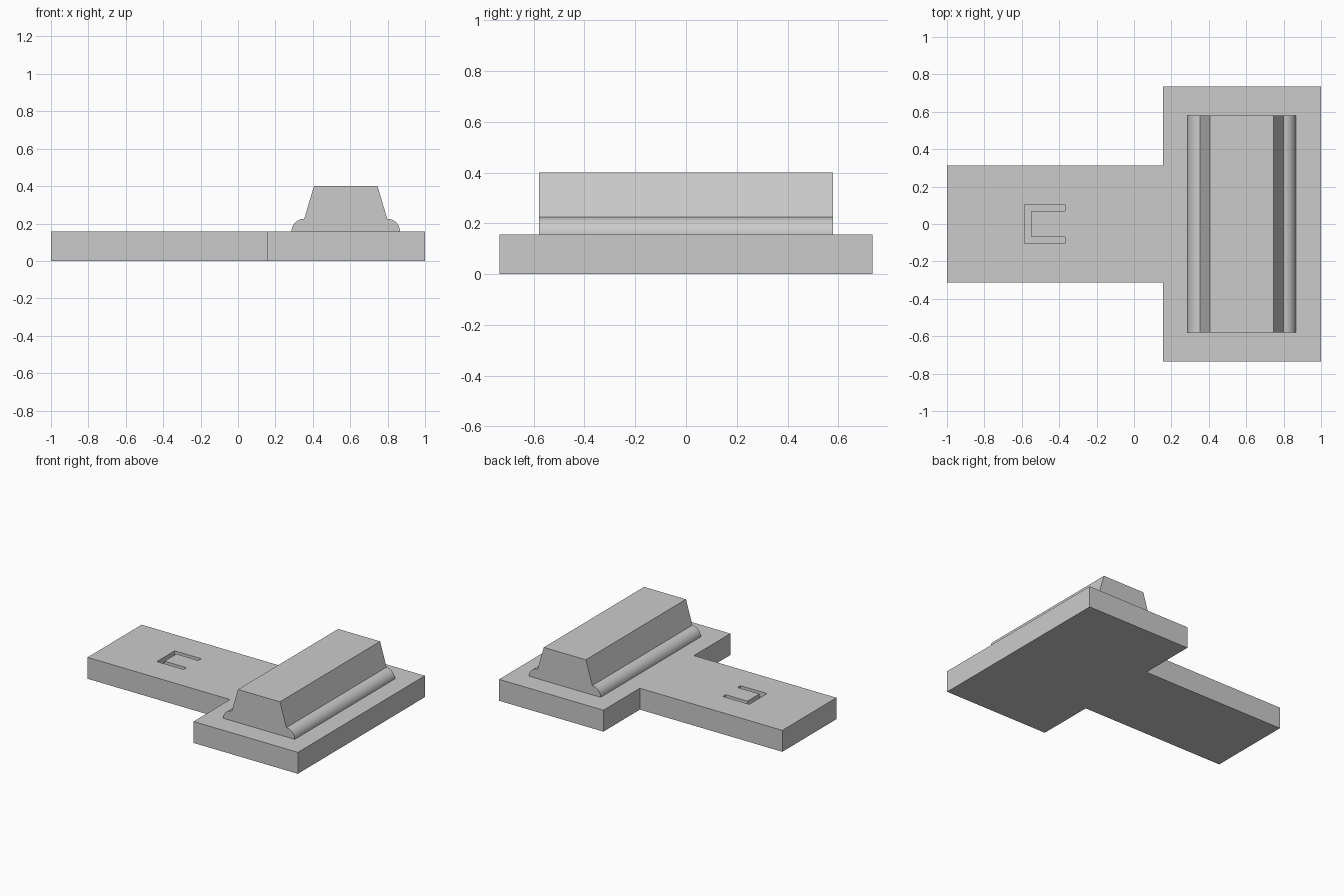
import bpy
import bmesh
from math import cos, sin, pi
from mathutils import Vector

cube = bpy.data.objects.get("Cube")
if cube:
    bpy.data.objects.remove(cube, do_unlink=True)

grey = bpy.data.materials.new("plain_grey")
grey.use_nodes = True
colour = (0.6, 0.6, 0.6, 1)
grey.diffuse_color = colour
grey.node_tree.nodes["Principled BSDF"].inputs["Base Color"].default_value = colour


def extrude(name, outline, direction):
    """Closed prism from a planar 3D outline."""
    bm = bmesh.new()
    face = bm.faces.new([bm.verts.new(p) for p in outline])
    result = bmesh.ops.extrude_face_region(bm, geom=[face], use_keep_orig=True)
    moved = [v for v in result["geom"] if isinstance(v, bmesh.types.BMVert)]
    bmesh.ops.translate(bm, verts=moved, vec=Vector(direction))
    bmesh.ops.recalc_face_normals(bm, faces=bm.faces)
    mesh = bpy.data.meshes.new(name)
    bm.to_mesh(mesh)
    bm.free()
    mesh.materials.append(grey)
    obj = bpy.data.objects.new(name, mesh)
    bpy.context.collection.objects.link(obj)
    return obj


def activate(obj):
    bpy.ops.object.select_all(action="DESELECT")
    obj.select_set(True)
    bpy.context.view_layer.objects.active = obj


TOP = 0.157      # base plate thickness
DEPTH = 0.04     # slot depth

# T-shaped base plate, half outline mirrored across y
half = [(-1, 0.313), (0.155, 0.313), (0.155, 0.735), (1, 0.735)]
outline = half + [(x, -y) for x, y in reversed(half)]
base = extrude("base_plate", [(x, y, 0) for x, y in outline], (0, 0, TOP))

# Bracket-shaped slot cut into the narrow arm
half = [(-0.585, 0.103), (-0.37, 0.103), (-0.37, 0.069), (-0.547, 0.069)]
outline = half + [(x, -y) for x, y in reversed(half)]
cutter = extrude("slot_cutter", [(x, y, TOP - DEPTH) for x, y in outline], (0, 0, 0.2))
cutter.hide_render = True
cut = base.modifiers.new("slot", "BOOLEAN")
cut.operation = "DIFFERENCE"
cut.solver = "EXACT"
cut.object = cutter
activate(base)
bpy.ops.object.modifier_apply(modifier=cut.name)
bpy.data.objects.remove(cutter, do_unlink=True)

# Raised ridge: rounded foot on each side, sloping flanks, flat top
MID, R, STEPS = 0.576, 0.068, 12
side = []
for i in range(STEPS + 1):
    a = i / STEPS * pi / 2
    side.append((0.222 + R * cos(a), TOP + R * sin(a)))
side.append((0.17, 0.4))
profile = [(MID + x, z) for x, z in side] + [(MID - x, z) for x, z in reversed(side)]
ridge = extrude("raised_ridge", [(x, -0.58, z) for x, z in profile], (0, 1.16, 0))
activate(ridge)
bpy.ops.object.shade_smooth_by_angle(angle=pi / 6)
